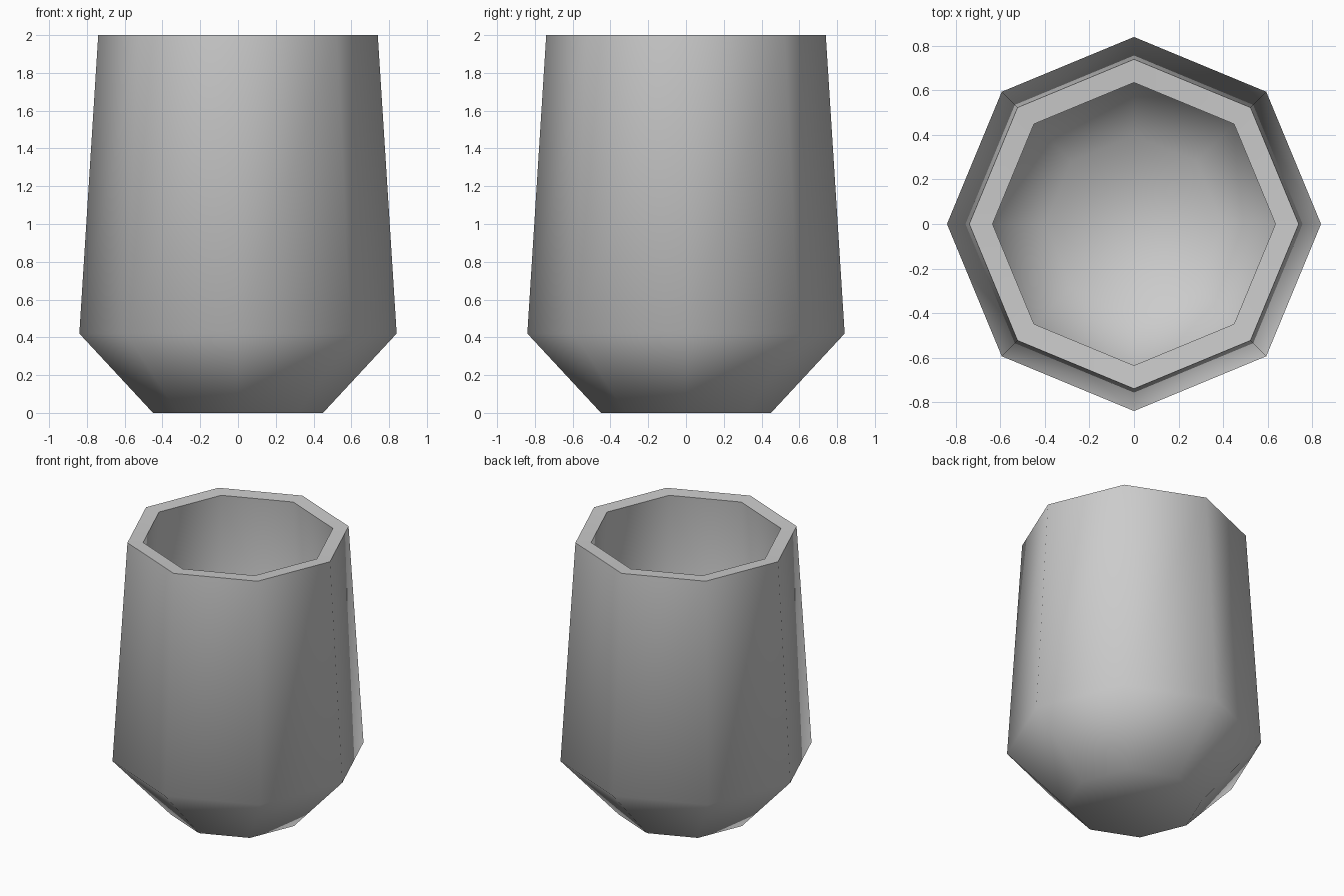
import bpy
import bmesh
from math import cos, sin, tau, radians

SIDES = 8
PROFILE = [(0.45, 0.0), (0.84, 0.42), (0.74, 2.0)]  # radius, height
WALL = 0.097

cube = bpy.data.objects.get("Cube")
if cube:
    bpy.data.objects.remove(cube, do_unlink=True)

# One plain grey
grey = bpy.data.materials.new("plain_grey")
grey.use_nodes = True
colour = (0.6, 0.6, 0.6, 1.0)
grey.diffuse_color = colour
grey.node_tree.nodes["Principled BSDF"].inputs["Base Color"].default_value = colour

# Outer shell: octagonal rings joined by side faces, closed underneath
bm = bmesh.new()
rings = [[bm.verts.new((r * cos(tau * i / SIDES), r * sin(tau * i / SIDES), z))
          for i in range(SIDES)] for r, z in PROFILE]
bm.faces.new(rings[0][::-1])
for low, high in zip(rings, rings[1:]):
    for i in range(SIDES):
        j = (i + 1) % SIDES
        bm.faces.new((low[i], low[j], high[j], high[i]))
mesh = bpy.data.meshes.new("cup")
bm.to_mesh(mesh)
bm.free()
mesh.materials.append(grey)
cup = bpy.data.objects.new("cup", mesh)
bpy.context.collection.objects.link(cup)

# Wall thickness, inward, with a flat rim
bpy.ops.object.select_all(action="DESELECT")
cup.select_set(True)
bpy.context.view_layer.objects.active = cup
solid = cup.modifiers.new("wall", "SOLIDIFY")
solid.thickness = WALL
solid.offset = -1
solid.use_even_offset = True
solid.use_quality_normals = True
bpy.ops.object.modifier_apply(modifier=solid.name)

# Soft body with a crisp rim
bpy.ops.object.shade_smooth_by_angle(angle=radians(60))
